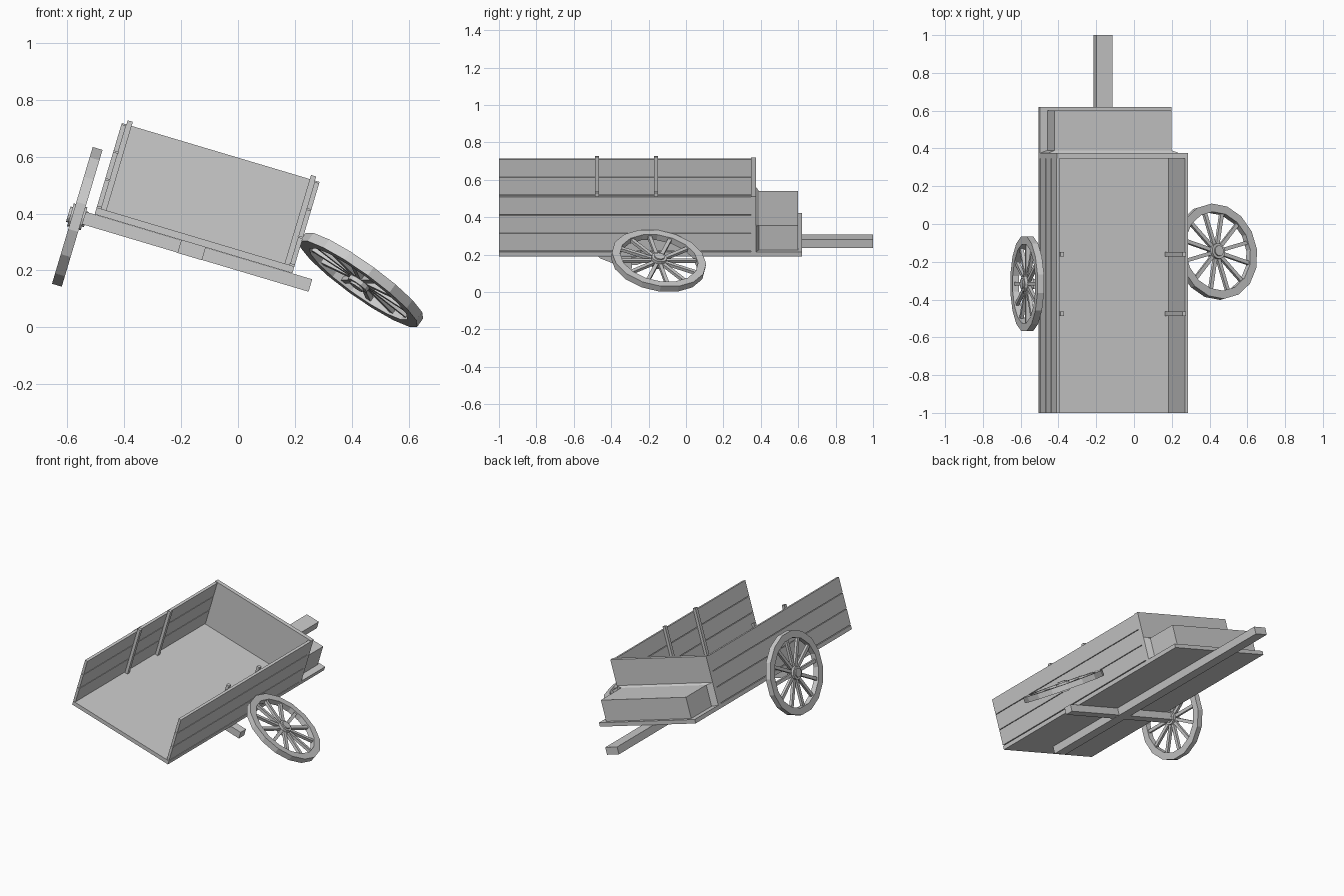
import bpy, bmesh
from math import radians, pi, cos, sin
from mathutils import Matrix, Vector

if "Cube" in bpy.data.objects:
    bpy.data.objects.remove(bpy.data.objects["Cube"])

# The cart body leans over: everything is built level, then tilted about y
TILT = Matrix.Rotation(radians(16.6), 4, 'Y')
CX = -0.234      # middle of the bed across, before tilting
HALF = 0.363     # half width of the bed


def finish(name, bm, matrix):
    bmesh.ops.recalc_face_normals(bm, faces=bm.faces)
    mesh = bpy.data.meshes.new(name)
    bm.to_mesh(mesh)
    bm.free()
    ob = bpy.data.objects.new(name, mesh)
    bpy.context.collection.objects.link(ob)
    ob.matrix_world = matrix
    return ob


def add_box(bm, x, y, z, matrix=Matrix()):
    """Box from (min, max) ranges; returns its vertices."""
    m = Matrix.Translation((sum(x) / 2, sum(y) / 2, sum(z) / 2)) @ \
        Matrix.Diagonal((x[1] - x[0], y[1] - y[0], z[1] - z[0], 1))
    return bmesh.ops.create_cube(bm, size=1, matrix=matrix @ m)['verts']


def box(name, x, y, z):
    """Box in the tilted cart frame, x measured from the bed middle."""
    bm = bmesh.new()
    add_box(bm, (CX + x[0], CX + x[1]), y, z)
    return finish(name, bm, TILT)


# Floor, pole and axle
box("floor", (-HALF, HALF), (-1, 0.62), (0.237, 0.262))
box("pole", (-0.045, 0.045), (-0.9, 1), (0.19, 0.237))
box("axle", (-0.436, 0.436), (-0.345, -0.29), (0.191, 0.2365))

# Side walls of three planks, with two stakes inside each
for side, s in (("left", -1), ("right", 1)):
    for i in range(3):
        z0 = 0.267 + i * 0.1015
        box(f"{side}_plank_{i + 1}", sorted((s * 0.346, s * HALF)),
            (-1, 0.35), (z0, z0 + 0.0975))
    for i, y in enumerate((-0.475, -0.16)):
        box(f"{side}_stake_{i + 1}", sorted((s * 0.327, s * 0.346)),
            (y - 0.011, y + 0.011), (0.262, 0.587))

# Back wall and the seat box behind it
box("back_wall", (-HALF, HALF), (0.348, 0.375), (0.262, 0.572))
box("seat_box", (-0.3225, 0.3225), (0.388, 0.60), (0.262, 0.397))

# Flared strip joining seat box to the wall
bm = bmesh.new()
for v in add_box(bm, (CX - HALF, CX + HALF), (0.375, 0.39), (0.262, 0.407)):
    if v.co.y > 0.38:
        v.co.x = CX + (v.co.x - CX) * 0.3225 / HALF
        v.co.z = min(v.co.z, 0.397)
finish("seat_flare", bm, TILT)


def wheel(name, matrix, sides=16, spokes=12):
    R, r, t = 0.256, 0.212, 0.018
    bm = bmesh.new()
    # Rim: square section swept round
    rings = []
    for i in range(sides):
        a = 2 * pi * (i + 0.5) / sides
        rings.append([bm.verts.new((q * cos(a), q * sin(a), z))
                      for q, z in ((R, -t), (R, t), (r, t), (r, -t))])
    for i in range(sides):
        p, q = rings[i], rings[(i + 1) % sides]
        for k in range(4):
            n = (k + 1) % 4
            bm.faces.new((p[k], q[k], q[n], p[n]))
    # Spokes
    for i in range(spokes):
        add_box(bm, (0.03, 0.215), (-0.01, 0.01), (-0.009, 0.009),
                Matrix.Rotation(2 * pi * i / spokes, 4, 'Z'))
    # Hub and its cap
    for rad, depth in ((0.042, 0.05), (0.028, 0.066)):
        bmesh.ops.create_cone(bm, cap_ends=True, segments=12, radius1=rad,
                              radius2=rad, depth=depth)
    return finish(name, bm, matrix)


# Left wheel still on the axle, right wheel fallen off and leaning
wheel("left_wheel", TILT @ Matrix.Translation((-0.653, -0.316, 0.211))
      @ Matrix.Rotation(-pi / 2, 4, 'Y'))
lean = Vector((0.575, 0.17, 0.8)).to_track_quat('Z', 'Y').to_matrix().to_4x4()
wheel("right_wheel", Matrix.Translation((0.434, -0.147, 0.167)) @ lean)
